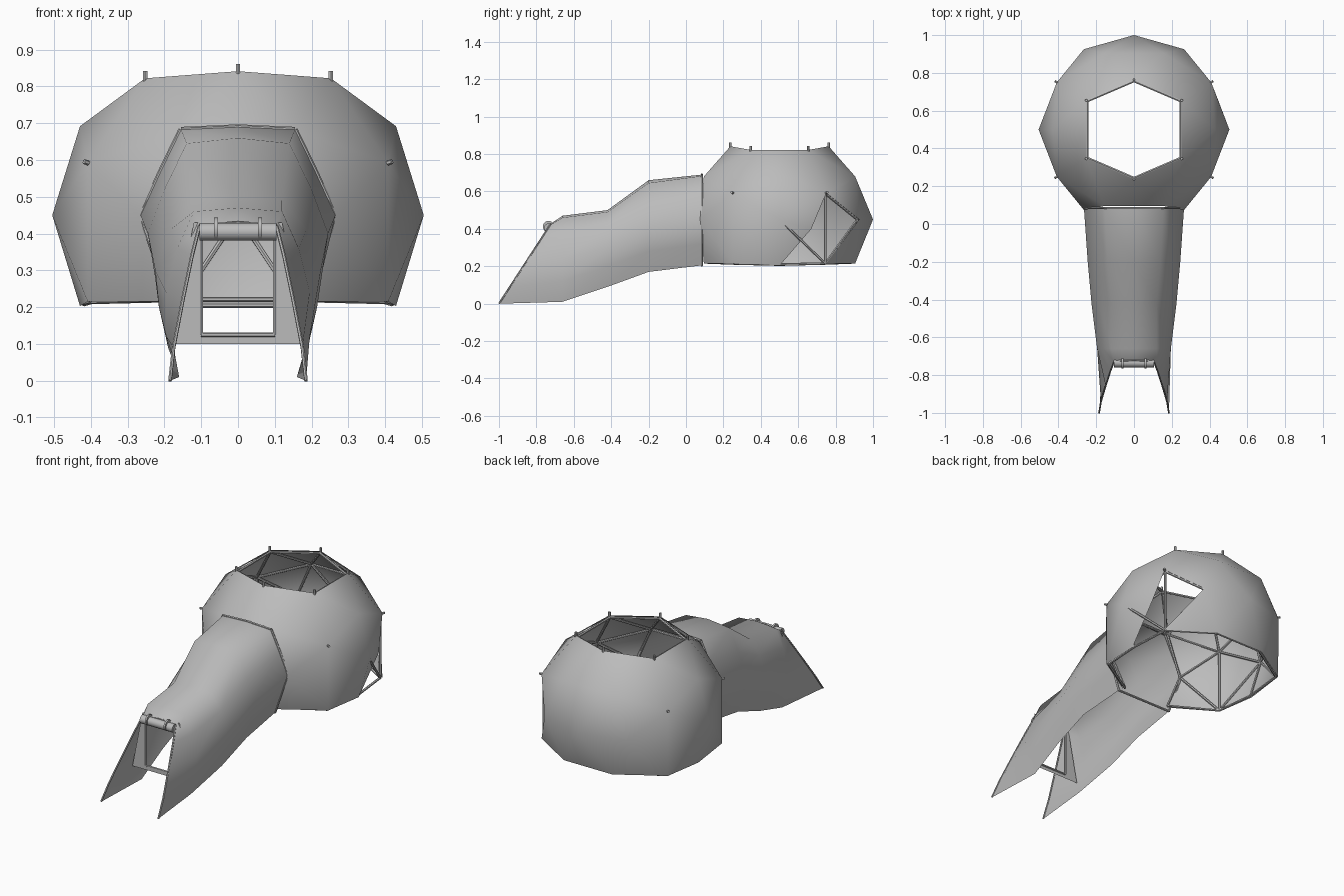
import bpy, bmesh, math
from mathutils import Vector, Matrix

cube = bpy.data.objects.get("Cube")
if cube:
    bpy.data.objects.remove(cube)

grey = bpy.data.materials.new("canvas_grey")
grey.use_nodes = True
grey.diffuse_color = (0.5, 0.5, 0.5, 1)
grey.node_tree.nodes["Principled BSDF"].inputs["Base Color"].default_value = grey.diffuse_color


def finish(name, bm, smooth=None):
    mesh = bpy.data.meshes.new(name)
    bm.to_mesh(mesh)
    bm.free()
    obj = bpy.data.objects.new(name, mesh)
    mesh.materials.append(grey)
    bpy.context.collection.objects.link(obj)
    if smooth:
        bpy.ops.object.select_all(action='DESELECT')
        obj.select_set(True)
        bpy.context.view_layer.objects.active = obj
        bpy.ops.object.shade_smooth_by_angle(angle=math.radians(smooth))
    return obj


def tube(bm, a, b, radius=0.007, sides=6):
    a, b = Vector(a), Vector(b)
    d = b - a
    m = Matrix.Translation((a + b) / 2) @ d.to_track_quat('Z', 'Y').to_matrix().to_4x4()
    bmesh.ops.create_cone(bm, cap_ends=True, segments=sides, radius1=radius,
                          radius2=radius, depth=d.length, matrix=m)


def tubes(name, pairs, radius=0.007, sides=6):
    bm = bmesh.new()
    for a, b in pairs:
        tube(bm, a, b, radius, sides)
    return finish(name, bm, 50)


# Geodesic unit points: twelve corners plus thirty edge midpoints
PHI = (1 + math.sqrt(5)) / 2
seeds = [(0, 1, PHI), (1, 0, 0), (PHI / 2, 0.5, 0.5 / PHI)]
points = set()
for seed in seeds:
    for turn in range(3):
        p = Vector((seed[turn], seed[(turn + 1) % 3], seed[(turn + 2) % 3])).normalized()
        for sx in (-1, 1):
            for sy in (-1, 1):
                for sz in (-1, 1):
                    points.add(tuple(round(c * s, 4) + 0.0 for c, s in zip(p, (sx, sy, sz))))


def place(p):
    """Unit sphere to dome: slightly flattened, with a level base."""
    x, y, z = p
    if z < -0.2:
        z = -0.47 if z > -0.4 else z * 0.94
    elif z > 0:
        z *= 0.92
    return Vector((x * 0.505, 0.5 + y * 0.5, 0.45 + z * 0.5))


# Dome cover: open at the roof, the base and the tunnel mouth
dome = bmesh.new()
for p in sorted(points):
    dome.verts.new(p)
bmesh.ops.convex_hull(dome, input=dome.verts[:])
cut = [f for f in dome.faces if any(abs(v.co.z) > 0.99 or v.co.z < -0.6 or v.co.y < -0.99
                                    for v in f.verts)]
bmesh.ops.delete(dome, geom=cut, context='FACES')


def corner(x, y, z):
    return min(dome.verts, key=lambda v: (v.co - Vector((x, y, z))).length)


door_top, door_back = corner(0.81, 0.5, 0.31), corner(0.53, 0.85, 0)
door_low, side_mid, side_low = corner(0.81, 0.5, -0.31), corner(1, 0, 0), corner(0.85, 0, -0.53)
struts = [[place(v.co * 0.975) for v in e.verts] for e in dome.edges]
roof_ring = [place(v.co) for v in dome.verts if v.co.z > 0.75]
side_eyes = [v.co.copy() for v in dome.verts if abs(v.co.x) > 0.8 and 0.2 < v.co.z < 0.4]

# Side doorway with its flap drawn back towards the front
doorway = [f for f in dome.faces if door_low in f.verts and
           set(f.verts) <= {door_top, door_back, door_low, side_mid, side_low}]
bmesh.ops.delete(dome, geom=doorway, context='FACES')
for v in dome.verts:
    v.co = place(v.co)
flap = dome.verts.new((0.44, 0.67, 0.4))
dome.faces.new((side_mid, flap, door_top))
dome.faces.new((side_mid, side_low, flap))
bmesh.ops.delete(dome, geom=[v for v in dome.verts if not v.link_faces], context='VERTS')
bmesh.ops.recalc_face_normals(dome, faces=dome.faces[:])
finish("dome_cover", dome, 60)

# Inner frame and the small pole tips
tubes("dome_frame", struts)
tips = [(p - Vector((0, 0, 0.01)), p + Vector((0, 0, 0.02))) for p in roof_ring]
tips += [(place(p * 0.97), place(p * 1.025)) for p in side_eyes]
tubes("pole_tips", tips)

# Tunnel cover: half sections from the dome mouth to the pointed front wings
sections = [
    (0.085, [(0, 0.69), (0.155, 0.683), (0.21, 0.57), (0.265, 0.45), (0.22, 0.32), (0.18, 0.205)]),
    (-0.2, [(0, 0.66), (0.14, 0.645), (0.2, 0.52), (0.245, 0.4), (0.225, 0.28), (0.195, 0.17)]),
    (-0.42, [(0, 0.5), (0.12, 0.49), (0.185, 0.41), (0.225, 0.3), (0.215, 0.2), (0.19, 0.09)]),
    (-0.66, [(0, 0.47), (0.12, 0.46), (0.165, 0.36), (0.195, 0.24), (0.195, 0.12), (0.16, 0.01)]),
    (None, [(0, 0.43), (0.105, 0.42), (0.125, 0.34), (0.15, 0.22), (0.175, 0.09), (0.185, 0)]),
]
tunnel = bmesh.new()
rows = []
for y, half in sections:
    full = [(-x, z) for x, z in reversed(half[1:])] + half
    rows.append([tunnel.verts.new((x, -1 + z * 0.65 if y is None else y, z)) for x, z in full])
wing_edge = [v.co.copy() for v in rows[-1]]
mouth = [v.co.copy() for v in rows[0]]
for near, far in zip(rows, rows[1:]):
    for i in range(len(near) - 1):
        tunnel.faces.new((near[i], near[i + 1], far[i + 1], far[i]))
finish("tunnel_cover", tunnel, 60)

# Poles along the wing edges and around the tunnel mouth
tubes("wing_poles", list(zip(wing_edge, wing_edge[1:])), 0.005)
tubes("mouth_frame", list(zip(mouth, mouth[1:])) + [(mouth[0], mouth[-1])])

# Front wall with its doorway
wall = bmesh.new()
outer = [wall.verts.new((x, -0.71, z)) for x, z in
         ((-0.185, 0.1), (0.185, 0.1), (0.12, 0.43), (-0.12, 0.43))]
inner = [wall.verts.new((x, -0.71, z)) for x, z in
         ((-0.1, 0.125), (0.1, 0.125), (0.1, 0.39), (-0.1, 0.39))]
door_frame = [v.co.copy() for v in inner]
for i in range(4):
    j = (i + 1) % 4
    wall.faces.new((outer[i], outer[j], inner[j], inner[i]))
finish("front_wall", wall)
tubes("front_door_frame", [(door_frame[i - 1], door_frame[i]) for i in range(4)], 0.006)

# Rolled door above the doorway, held by two straps
tubes("rolled_door", [((-0.105, -0.735, 0.405), (0.105, -0.735, 0.405))], 0.024, 14)
tubes("roll_straps", [((x - 0.005, -0.735, 0.412), (x + 0.005, -0.735, 0.412))
                      for x in (-0.06, 0.06)], 0.031, 14)
